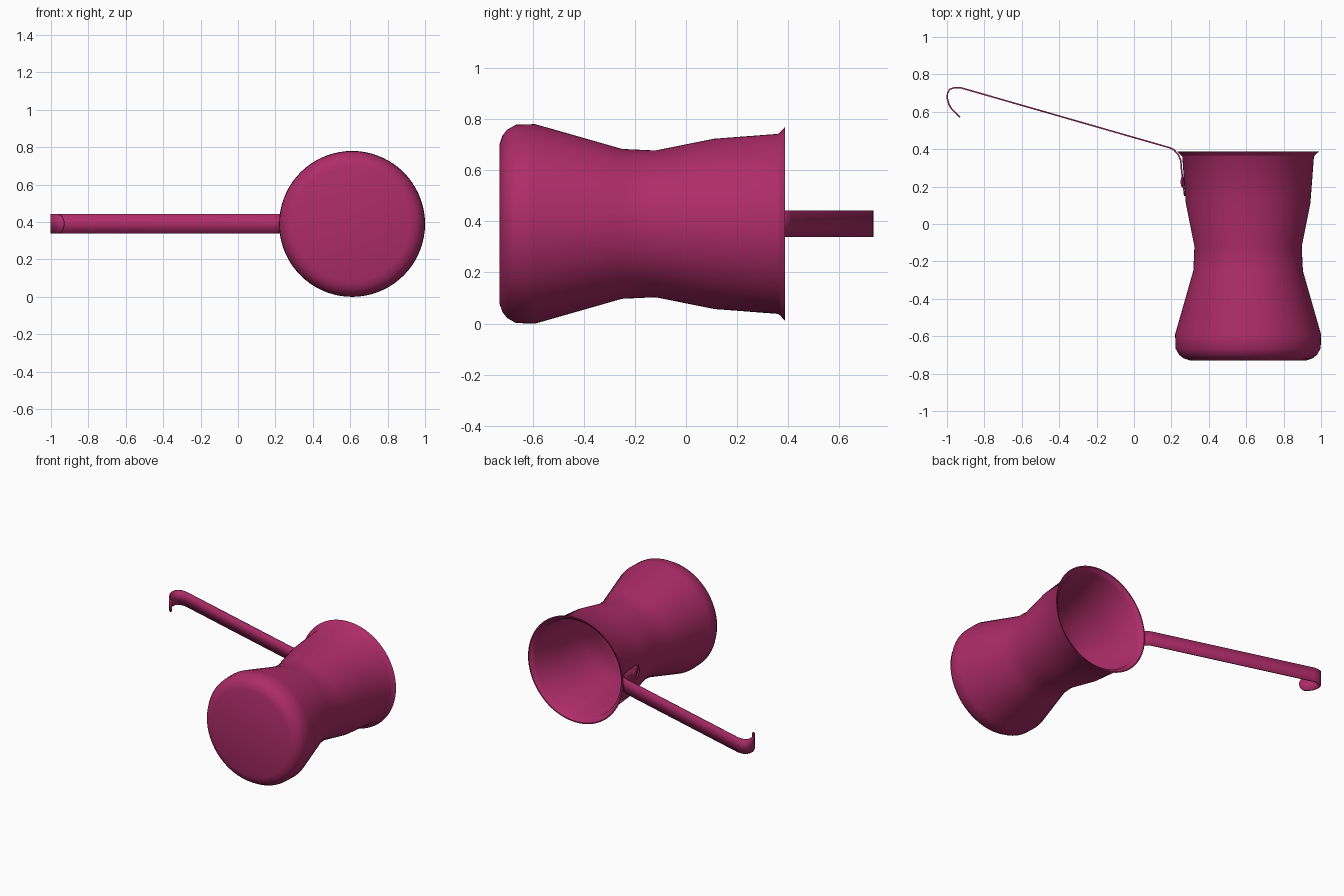
import bpy, bmesh, math
from mathutils import Vector

if "Cube" in bpy.data.objects:
    bpy.data.objects.remove(bpy.data.objects["Cube"])

CX, CZ = 0.61, 0.39   # pot axis, running along y

mat = bpy.data.materials.new("magenta")
mat.diffuse_color = (0.42, 0.025, 0.14, 1)
mat.use_nodes = True
mat.node_tree.nodes["Principled BSDF"].inputs["Base Color"].default_value = mat.diffuse_color


def finish(name, bm, angle=40):
    bmesh.ops.recalc_face_normals(bm, faces=bm.faces)
    me = bpy.data.meshes.new(name)
    bm.to_mesh(me)
    bm.free()
    ob = bpy.data.objects.new(name, me)
    bpy.context.collection.objects.link(ob)
    me.materials.append(mat)
    bpy.ops.object.select_all(action='DESELECT')
    ob.select_set(True)
    bpy.context.view_layer.objects.active = ob
    bpy.ops.object.shade_smooth_by_angle(angle=math.radians(angle))
    return ob


# Pot: profile (radius, y) up the outside, then down the inside of a thin wall
outer = [(0, -0.73), (0.31, -0.73), (0.345, -0.718), (0.368, -0.70), (0.388, -0.665),
         (0.39, -0.59), (0.293, -0.25), (0.287, -0.12), (0.333, 0.11),
         (0.352, 0.36), (0.36, 0.37), (0.379, 0.387)]
wall = 0.008
inner = [(max(r - wall, 0), y + (wall if y < -0.65 else 0)) for r, y in reversed(outer)]
bm = bmesh.new()
verts = [bm.verts.new((CX + r, y, CZ)) for r, y in outer + inner]
edges = [bm.edges.new(p) for p in zip(verts, verts[1:])]
bmesh.ops.spin(bm, geom=verts + edges, cent=(CX, 0, CZ), axis=(0, 1, 0),
               angle=math.tau, steps=72)
bmesh.ops.remove_doubles(bm, verts=bm.verts, dist=1e-4)
finish("pot_body", bm)


# Handle: flat strip following a path in the xy plane, both ends rounded
HALF = 0.052
path = [(-0.93, 0.57), (-0.975, 0.615), (-0.99, 0.64), (-0.998, 0.67), (-0.997, 0.70),
        (-0.985, 0.72), (-0.96, 0.729), (-0.925, 0.728), (0.19, 0.408), (0.213, 0.397),
        (0.236, 0.372), (0.25, 0.34), (0.255, 0.28), (0.271, 0.15)]
path = [Vector(p) for p in path]


def round_end(a, b):
    """Points with half widths forming a semicircle at a, heading to b."""
    d = (b - a).normalized()
    return [(a + d * HALF * (1 - math.cos(t)), max(HALF * math.sin(t), 0.004))
            for t in (i * math.pi / 16 for i in range(9))]


stations = (round_end(path[0], path[1]) + [(p, HALF) for p in path[1:-1]]
            + round_end(path[-1], path[-2])[::-1])
bm = bmesh.new()
rows = [(bm.verts.new((p.x, p.y, CZ - w)), bm.verts.new((p.x, p.y, CZ + w)))
        for p, w in stations]
for (a, b), (c, d) in zip(rows, rows[1:]):
    bm.faces.new((a, b, d, c))
handle = finish("handle", bm)
solid = handle.modifiers.new("thickness", 'SOLIDIFY')
solid.thickness = 0.008
solid.offset = 0

# Rivet: flattened dome holding the handle tab to the pot
bm = bmesh.new()
bmesh.ops.create_uvsphere(bm, u_segments=24, v_segments=12, radius=0.03)
bmesh.ops.scale(bm, vec=(0.4, 1, 1), verts=bm.verts)
bmesh.ops.translate(bm, vec=(0.261, 0.225, CZ), verts=bm.verts)
finish("rivet", bm)
